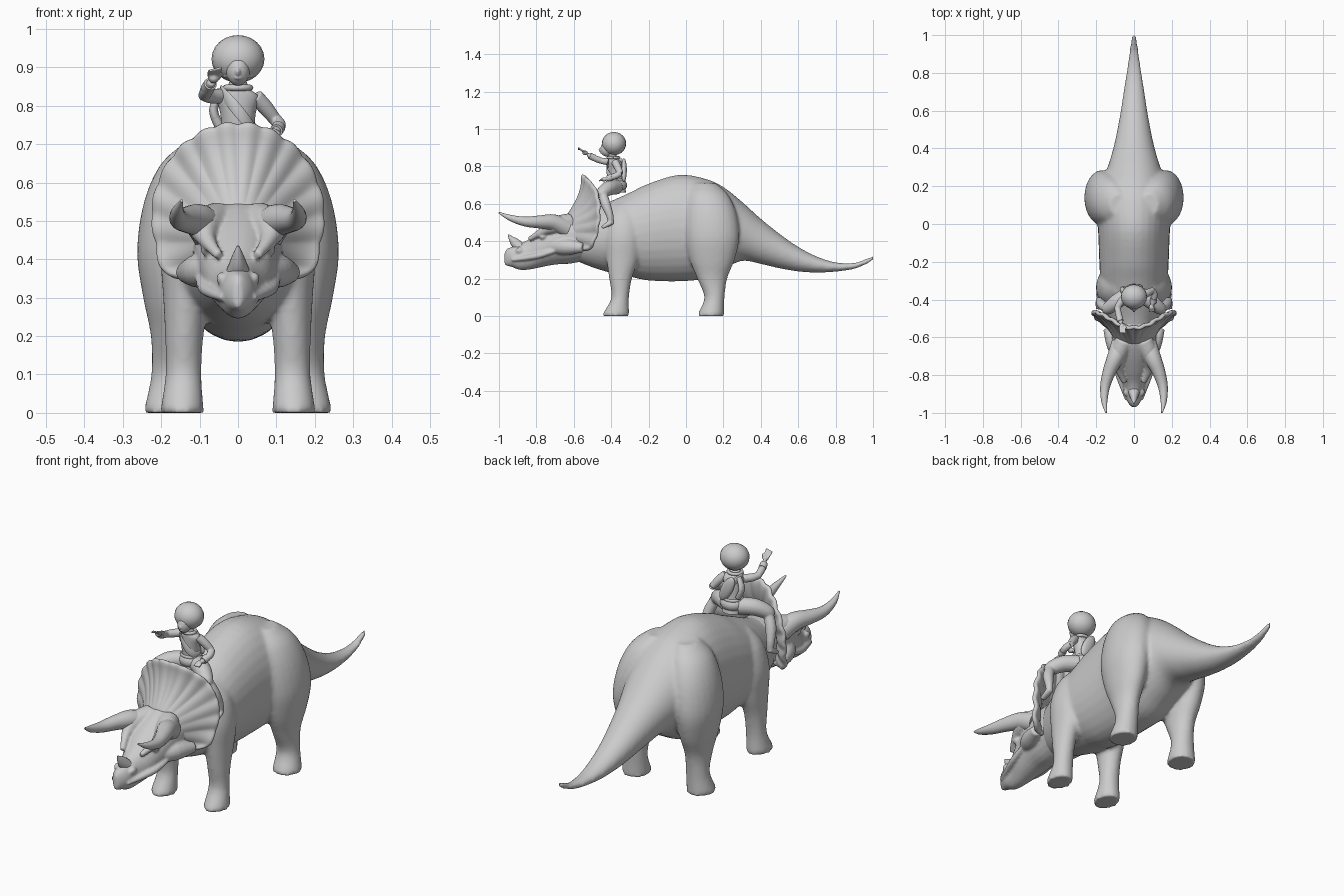
import bpy, bmesh, math
from mathutils import Vector, Matrix

if "Cube" in bpy.data.objects:
    bpy.data.objects.remove(bpy.data.objects["Cube"])

grey = bpy.data.materials.new("plain grey")
grey.use_nodes = True
grey.diffuse_color = (0.6, 0.6, 0.6, 1)
grey.node_tree.nodes["Principled BSDF"].inputs["Base Color"].default_value = (0.6, 0.6, 0.6, 1)


def spline(pts, steps):
    """Catmull-Rom resampling of tuples of any length."""
    P = [Vector(p) for p in pts]
    out = []
    for i in range(len(P) - 1):
        a, b, c, d = P[max(i - 1, 0)], P[i], P[i + 1], P[min(i + 2, len(P) - 1)]
        for k in range(steps):
            t = k / steps
            out.append(b + (c - a) * t / 2 + (a * 2 - b * 5 + c * 4 - d) * t * t / 2
                       + (b * 3 - a - c * 3 + d) * t ** 3 / 2)
    return out + [P[-1]]


def tube(bm, pts, axis=None, steps=4, n=16, side=1):
    """Loft of ellipses through (x, y, z, r) or (x, y, z, ra, rb)."""
    pts = [tuple(p) + (p[3],) if len(p) == 4 else p for p in pts]
    S = spline(pts, steps)
    C = [Vector((side * s[0], s[1], s[2])) for s in S]
    rings = []
    for i, s in enumerate(S):
        t = Vector(axis) if axis else (C[min(i + 1, len(C) - 1)] - C[max(i - 1, 0)]).normalized()
        if axis:
            ref = Vector((0, 0, 1)) if abs(t.y) > .5 else Vector((0, 1, 0))
        else:
            ref = Vector((0, 0, 1)) if abs((C[-1] - C[0]).normalized().z) < .8 else Vector((0, 1, 0))
        u = t.cross(ref).normalized()
        v = u.cross(t)
        ra, rb = max(s[3], .002), max(s[4], .002)
        rings.append([bm.verts.new(C[i] + u * ra * math.cos(a) + v * rb * math.sin(a))
                      for a in (2 * math.pi * k / n for k in range(n))])
    for A, B in zip(rings, rings[1:]):
        for k in range(n):
            bm.faces.new((A[k], A[(k + 1) % n], B[(k + 1) % n], B[k]))
    bm.faces.new(rings[0])
    bm.faces.new(rings[-1])


def ball(bm, c, r, rot=0):
    m = Matrix.Translation(c) @ Matrix.Rotation(rot, 4, 'Y') @ Matrix.Diagonal((*r, 1))
    bmesh.ops.create_uvsphere(bm, u_segments=20, v_segments=12, radius=1, matrix=m)


def finish(bm, name, voxel=0, smooth=0):
    bmesh.ops.recalc_face_normals(bm, faces=bm.faces)
    me = bpy.data.meshes.new(name)
    bm.to_mesh(me)
    bm.free()
    me.materials.append(grey)
    ob = bpy.data.objects.new(name, me)
    bpy.context.collection.objects.link(ob)
    if voxel:
        r = ob.modifiers.new("fuse", 'REMESH')
        r.mode, r.voxel_size, r.use_smooth_shade = 'VOXEL', voxel, True
    if smooth:
        s = ob.modifiers.new("soften", 'SMOOTH')
        s.factor, s.iterations = .5, smooth
    bpy.ops.object.select_all(action='DESELECT')
    bpy.context.view_layer.objects.active = ob
    ob.select_set(True)
    bpy.ops.object.shade_smooth_by_angle(angle=math.radians(50))
    return ob


def profile(rows):
    """Rows of (y, top, bottom, half width) into loft sections."""
    return [(0, y, (t + b) / 2, w, (t - b) / 2) for y, t, b, w in rows]


# Body, tail and legs, fused
bm = bmesh.new()
tube(bm, profile([
    (-.6, .54, .3, .09), (-.5, .57, .26, .13), (-.4, .615, .23, .165), (-.3, .66, .21, .178),
    (-.2, .708, .19, .184), (-.04, .755, .185, .19), (.1, .735, .2, .2), (.2, .69, .25, .18),
    (.3, .61, .295, .14), (.4, .52, .278, .11), (.5, .44, .255, .088), (.6, .37, .238, .07),
    (.7, .318, .232, .055), (.8, .287, .237, .04), (.9, .284, .252, .026), (.97, .309, .28, .016),
    (1, .323, .3, .01)]), axis=(0, 1, 0), n=32)
for s in (1, -1):
    tube(bm, [(.145, -.375, 0, .056, .071), (.145, -.372, .02, .055, .068), (.142, -.352, .1, .047, .047),
              (.14, -.35, .2, .05, .061), (.135, -.34, .3, .06, .085), (.125, -.335, .42, .075, .1),
              (.1, -.33, .53, .07, .09), (.07, -.33, .6, .04, .05)], axis=(0, 0, 1), n=24, side=s)
    tube(bm, [(.178, .134, 0, .066, .071), (.178, .136, .02, .064, .068), (.172, .152, .1, .054, .054),
              (.17, .14, .2, .057, .08), (.172, .14, .3, .075, .12), (.17, .14, .42, .093, .145),
              (.145, .13, .55, .1, .14), (.115, .115, .65, .085, .11), (.08, .1, .71, .05, .06)],
         axis=(0, 0, 1), n=24, side=s)
finish(bm, "dinosaur_body", .01, 5)

# Head with beak, brows, cheeks and nostrils, fused
bm = bmesh.new()
tube(bm, profile([
    (-.52, .56, .3, .12), (-.62, .55, .28, .115), (-.7, .51, .275, .105), (-.78, .455, .26, .086),
    (-.84, .41, .248, .062), (-.89, .385, .247, .05), (-.93, .37, .262, .04),
    (-.955, .36, .268, .025), (-.97, .34, .275, .01)]), axis=(0, 1, 0), n=28)
for s in (1, -1):
    tube(bm, [(.05, -.62, .5, .05), (.085, -.7, .485, .045), (.08, -.77, .45, .022), (.05, -.84, .41, .012)], side=s)
    tube(bm, [(.06, -.72, .37, .035), (.1, -.64, .37, .045), (.14, -.55, .365, .025)], side=s)
    tube(bm, [(.04, -.93, .3, .008), (.062, -.86, .31, .014), (.088, -.78, .325, .016), (.1, -.7, .35, .012)], side=s)
    ball(bm, (s * .083, -.765, .425), (.014, .02, .016))
    ball(bm, (s * .043, -.89, .35), (.013, .022, .017))
finish(bm, "dinosaur_head", .006, 3)

# Horns
for s, label in ((1, "left"), (-1, "right")):
    bm = bmesh.new()
    tube(bm, [(.07, -.64, .47, .052), (.1, -.71, .5, .044), (.13, -.78, .503, .035), (.153, -.86, .505, .026),
              (.157, -.94, .525, .016), (.147, -1, .553, .004)], side=s)
    finish(bm, label + "_brow_horn")
bm = bmesh.new()
tube(bm, [(0, -.875, .355, .036, .03), (0, -.912, .39, .022, .026), (0, -.935, .415, .012, .014), (0, -.95, .435, .003)])
finish(bm, "nose_horn")

# Scalloped neck frill
half = [(.11, -.55, .35), (.19, -.5, .365), (.212, -.468, .44), (.222, -.455, .52), (.206, -.455, .6),
        (.167, -.47, .67), (.118, -.5, .715), (.06, -.53, .745), (0, -.54, .752)]
rim = spline(half + [(-x, y, z) for x, y, z in half[-2::-1]], 8)
bm = bmesh.new()
hub = Vector((0, -.635, .45))
rows = []
for i, p in enumerate(rim):
    scallop = 1 + .025 * abs(math.sin(i * math.pi / 8))
    edge = hub + (p - hub) * scallop
    d = Vector((p.x, 0, p.z - hub.z)).normalized()
    inner = hub + d * .075
    row = []
    for k in range(9):
        t = k / 8
        q = inner.lerp(edge, t)
        q.y += .02 * math.sin(math.pi * t) - .012 * t ** 6 + .005 * t * math.cos(i * math.pi / 4)
        row.append(bm.verts.new(q))
    rows.append(row)
for A, B in zip(rows, rows[1:]):
    for k in range(8):
        bm.faces.new((A[k], A[k + 1], B[k + 1], B[k]))
frill = finish(bm, "neck_frill")
thick = frill.modifiers.new("thickness", 'SOLIDIFY')
thick.thickness, thick.offset = .022, 0
soft = frill.modifiers.new("rounding", 'SUBSURF')
soft.levels = soft.render_levels = 1

# Rider head and hair
bm = bmesh.new()
ball(bm, (0, -.385, .922), (.069, .065, .062))
finish(bm, "rider_hair")
bm = bmesh.new()
ball(bm, (0, -.425, .892), (.031, .033, .04))
ball(bm, (0, -.46, .888), (.006, .008, .01))
ball(bm, (0, -.453, .872), (.011, .006, .004))
for s in (1, -1):
    ball(bm, (s * .034, -.41, .885), (.006, .01, .014))
finish(bm, "rider_head", .004, 2)

# Rider torso, collar and shorts
bm = bmesh.new()
tube(bm, [(0, -.37, .66, .05, .05), (0, -.37, .72, .042, .04), (0, -.375, .78, .046, .04),
          (0, -.38, .822, .055, .036), (0, -.39, .845, .03, .026), (0, -.4, .88, .017, .017)], axis=(0, 0, 1))
ball(bm, (0, -.37, .7), (.06, .055, .04))
finish(bm, "rider_torso")


def loop(name, centre, ra, rb, tilt, w, h):
    """Closed band round an ellipse, tilted about y."""
    m = Matrix.Translation(centre) @ Matrix.Rotation(tilt, 4, 'Y')
    ring = [m @ Vector((ra * math.cos(a), rb * math.sin(a), 0)) for a in (math.pi * k / 8 for k in range(17))]
    b = bmesh.new()
    tube(b, [(*p, w, h) for p in ring], n=8, steps=2)
    finish(b, name)


loop("collar", (0, -.388, .847), .032, .029, 0, .008, .008)
loop("sash", (0, -.377, .787), .068, .045, math.radians(50), .004, .015)
loop("belt", (0, -.37, .725), .046, .043, 0, .005, .008)

# Cloth draped over the back
bm = bmesh.new()
ball(bm, (.005, -.332, .78), (.03, .016, .072), math.radians(-28))
tube(bm, [(-.04, -.36, .84, .012), (-.064, -.35, .79, .012, .02), (-.045, -.345, .74, .014)])
finish(bm, "back_cloth", .005, 3)

# Rider legs
for s, label in ((1, "left"), (-1, "right")):
    bm = bmesh.new()
    tube(bm, [(.03, -.37, .69, .04), (.09, -.41, .685, .04), (.135, -.445, .66, .034), (.15, -.452, .64, .025)], side=s)
    tube(bm, [(.138, -.448, .665, .022), (.168, -.43, .6, .026), (.182, -.408, .54, .02), (.184, -.402, .5, .016)], side=s)
    tube(bm, [(.184, -.392, .505, .015), (.186, -.415, .492, .018, .014), (.188, -.45, .472, .015, .008)], side=s)
    finish(bm, label + "_rider_leg", .005, 2)

# Raised right arm and resting left arm, with hands and fingers
bm = bmesh.new()
tube(bm, [(-.045, -.385, .825, .02), (-.072, -.415, .825, .019), (-.088, -.445, .828, .016)])
tube(bm, [(-.088, -.44, .826, .016), (-.08, -.485, .842, .017), (-.068, -.525, .862, .011)])
ball(bm, (-.063, -.54, .872), (.014, .015, .013))
for k in range(4):
    x = -.075 + k * .009
    tube(bm, [(x, -.54, .875, .005), (x, -.56, .888, .005), (x + .004, -.578, .892 + .003 * k, .004)], n=8)
tube(bm, [(-.052, -.535, .87, .005), (-.04, -.55, .885, .004)], n=8)
finish(bm, "right_rider_arm", .0035, 1)
bm = bmesh.new()
tube(bm, [(.045, -.38, .825, .02), (.072, -.365, .795, .02), (.1, -.35, .76, .016)])
tube(bm, [(.1, -.35, .762, .016), (.108, -.38, .748, .017), (.098, -.425, .732, .011)])
ball(bm, (.093, -.44, .73), (.014, .016, .011))
for k in range(4):
    x = .083 + k * .008
    tube(bm, [(x, -.445, .73, .005), (x, -.465, .722, .004)], n=8)
finish(bm, "left_rider_arm", .0035, 1)

# Wrist bands
for name, a, b in (("right_wrist_band", (-.079, -.49, .845), (-.072, -.515, .857)),
                   ("left_wrist_band", (.105, -.395, .743), (.1, -.418, .735))):
    bm = bmesh.new()
    tube(bm, [(*a, .018), (*b, .017)])
    finish(bm, name)
